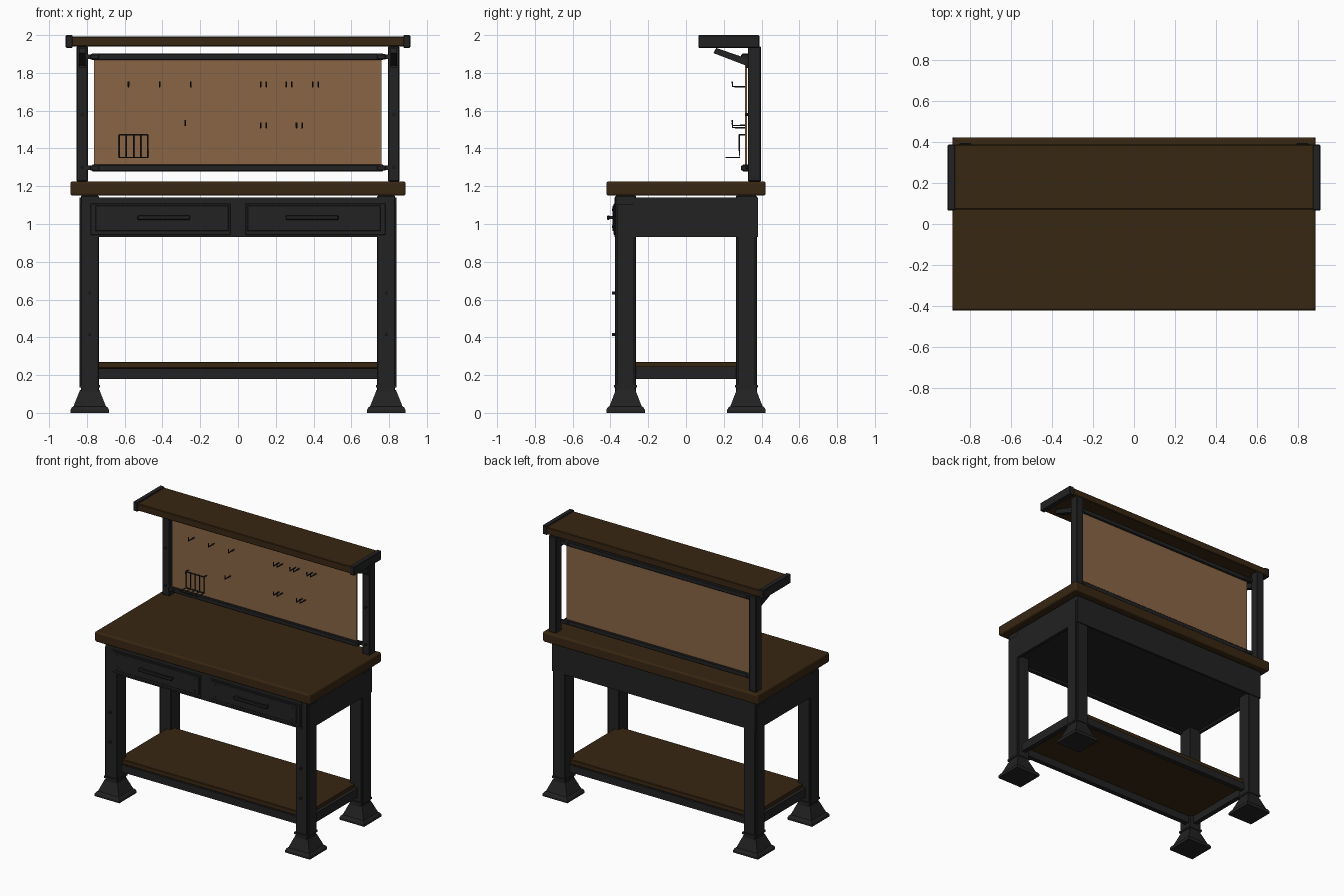
import bpy
import bmesh
import math
from mathutils import Vector

cube = bpy.data.objects.get("Cube")
if cube:
    bpy.data.objects.remove(cube)


def material(name, rgb, rough=0.6):
    m = bpy.data.materials.new(name)
    m.use_nodes = True
    m.diffuse_color = (*rgb, 1)
    node = m.node_tree.nodes["Principled BSDF"]
    node.inputs["Base Color"].default_value = (*rgb, 1)
    node.inputs["Roughness"].default_value = rough
    return m


METAL = material("dark grey metal", (0.016, 0.016, 0.017))
WOOD = material("dark brown wood", (0.04, 0.02, 0.006))
BOARD = material("light brown board", (0.25, 0.13, 0.06))


def finish(bm, name, mat, bevel=0.0, segments=1):
    bmesh.ops.recalc_face_normals(bm, faces=bm.faces)
    me = bpy.data.meshes.new(name)
    bm.to_mesh(me)
    bm.free()
    me.materials.append(mat)
    ob = bpy.data.objects.new(name, me)
    bpy.context.collection.objects.link(ob)
    if bevel:
        mod = ob.modifiers.new("Bevel", 'BEVEL')
        mod.width = bevel
        mod.segments = segments
    return ob


def box(name, x, y, z, mat=METAL, bevel=0.0, segments=1):
    """Box between the given (low, high) limits on each axis."""
    bm = bmesh.new()
    bmesh.ops.create_cube(bm, size=1)
    for v in bm.verts:
        v.co = Vector([(a + b) / 2 + c * (b - a) for (a, b), c in zip((x, y, z), v.co)])
    return finish(bm, name, mat, bevel, segments)


def mirrored(s, a, b):
    return tuple(sorted((s * a, s * b)))


def loft(name, cx, cy, rings):
    """Square sections of (half width, height) joined into one solid."""
    bm = bmesh.new()
    loops = [[bm.verts.new((cx + i * h, cy + j * h, z))
              for i, j in ((-1, -1), (1, -1), (1, 1), (-1, 1))] for h, z in rings]
    for lo, hi in zip(loops, loops[1:]):
        for k in range(4):
            bm.faces.new((lo[k], lo[(k + 1) % 4], hi[(k + 1) % 4], hi[k]))
    bm.faces.new(loops[0][::-1])
    bm.faces.new(loops[-1])
    return finish(bm, name, METAL)


def prism(name, x, outline):
    """A (y, z) outline extruded along x."""
    bm = bmesh.new()
    face = bm.faces.new([bm.verts.new((x[0], y, z)) for y, z in outline])
    out = bmesh.ops.extrude_face_region(bm, geom=[face])["geom"]
    bmesh.ops.translate(bm, vec=(x[1] - x[0], 0, 0),
                        verts=[v for v in out if isinstance(v, bmesh.types.BMVert)])
    return finish(bm, name, METAL)


def bolt(name, x, y, z, r=0.008, depth=0.02):
    bpy.ops.mesh.primitive_cylinder_add(vertices=12, radius=r, depth=depth,
                                        location=(x, y, z), rotation=(math.pi / 2, 0, 0))
    ob = bpy.context.object
    ob.name = name
    ob.data.materials.append(METAL)
    bpy.ops.object.shade_smooth_by_angle()


def wire(name, points, r=0.0045):
    cu = bpy.data.curves.new(name, 'CURVE')
    cu.dimensions = '3D'
    cu.bevel_depth = r
    cu.bevel_resolution = 1
    cu.use_fill_caps = True
    sp = cu.splines.new('POLY')
    sp.points.add(len(points) - 1)
    for p, co in zip(sp.points, points):
        p.co = (*co, 1)
    cu.materials.append(METAL)
    ob = bpy.data.objects.new(name, cu)
    bpy.context.collection.objects.link(ob)


# Tabletop and lower shelf
box("tabletop", (-0.888, 0.888), (-0.422, 0.422), (1.15, 1.225), WOOD, 0.012, 3)
box("lower_shelf", (-0.775, 0.775), (-0.31, 0.31), (0.235, 0.27), WOOD, 0.004)

for s, side in ((-1, "right"), (1, "left")):
    # Legs with flared feet and collars
    for t, end in ((-1, "front"), (1, "rear")):
        tag = f"{end}_{side}"
        cx, cy = s * 0.785, t * 0.32
        box("leg_" + tag, mirrored(s, 0.737, 0.832), mirrored(t, 0.265, 0.375),
            (0.1, 1.15), METAL, 0.004)
        box("leg_plate_" + tag, mirrored(s, 0.82, 0.84), mirrored(t, 0.275, 0.365), (0.145, 1.105))
        loft("foot_" + tag, cx, cy, ((0.102, 0), (0.102, 0.016), (0.094, 0.03),
                                     (0.086, 0.034), (0.056, 0.11), (0.052, 0.12)))
        box("collar_" + tag, mirrored(s, 0.73, 0.838), (cy - 0.061, cy + 0.061), (0.134, 0.148))
    for z in (0.415, 0.635):
        bolt("leg_bolt", s * 0.785, -0.382, z)

    # Lower frame and side apron
    box("lower_side_rail_" + side, mirrored(s, 0.765, 0.8), (-0.28, 0.28), (0.18, 0.246))
    box("side_apron_" + side, mirrored(s, 0.815, 0.838), (-0.275, 0.382), (0.93, 1.14))
    box("rear_apron_" + side, mirrored(s, 0.001, 0.838), (0.365, 0.382), (0.93, 1.14))

    # Drawer front: surround, inset face, handle and corner bolts
    box("drawer_frame_" + side, mirrored(s, 0.04, 0.78), (-0.383, -0.37), (0.942, 1.108),
        METAL, 0.003)
    box("drawer_face_" + side, mirrored(s, 0.05, 0.755), (-0.389, -0.38), (0.962, 1.098),
        METAL, 0.003)
    box("drawer_handle_" + side, mirrored(s, 0.253, 0.532), (-0.418, -0.404), (1.022, 1.046),
        METAL, 0.004)
    for x in (0.27, 0.515):
        box("handle_post_" + side, mirrored(s, x - 0.01, x + 0.01), (-0.408, -0.385), (1.026, 1.042))
    for x in (0.085, 0.72):
        for z in (0.985, 1.075):
            bolt("drawer_bolt", s * x, -0.387, z, 0.006, 0.012)

    # Upright, shelf bracket and shelf end cap
    box("upright_" + side, mirrored(s, 0.795, 0.855), (0.328, 0.396), (1.225, 1.94), METAL, 0.004)
    prism("shelf_bracket_" + side, mirrored(s, 0.807, 0.843),
          ((0.145, 1.905), (0.16, 1.932), (0.335, 1.872), (0.335, 1.832)))
    box("bracket_plate_" + side, mirrored(s, 0.807, 0.843), (0.318, 0.33), (1.825, 1.9))
    box("shelf_end_cap_" + side, mirrored(s, 0.875, 0.912), (0.066, 0.388), (1.933, 2.0),
        METAL, 0.004)
    for z in (1.3, 1.58):
        bolt("upright_bolt", s * 0.825, 0.324, z)

# Rails, front apron and drawer bay
for t, end in ((-1, "front"), (1, "rear")):
    box(f"lower_{end}_rail", (-0.75, 0.75), mirrored(t, 0.285, 0.32), (0.18, 0.235))
box("front_apron", (-0.795, 0.79), (-0.378, -0.35), (0.93, 1.14))
box("drawer_bay_floor", (-0.815, 0.815), (-0.36, 0.37), (0.945, 0.955))

# Upper shelf and backboard
box("upper_shelf", (-0.88, 0.88), (0.072, 0.388), (1.94, 1.992), WOOD, 0.004)
box("backboard", (-0.763, 0.76), (0.312, 0.324), (1.29, 1.89), BOARD)
for z, name in ((1.297, "lower"), (1.885, "upper")):
    box(f"board_{name}_rail", (-0.775, 0.77), (0.297, 0.336), (z - 0.018, z + 0.018), METAL, 0.005)
    for s in (-1, 1):
        box(f"board_{name}_rail_end", mirrored(s, 0.735, 0.783), (0.292, 0.34),
            (z - 0.014, z + 0.014), METAL, 0.004)
        box(f"board_{name}_tab", mirrored(s, 0.77, 0.8), (0.328, 0.345), (z - 0.012, z + 0.012))

# Hooks on the backboard
upper = (-0.58, -0.415, -0.25, 0.12, 0.15, 0.255, 0.285, 0.395, 0.425)
lower = (0.12, 0.15, 0.31, 0.34)
for z, row in ((1.727, upper), (1.51, lower), (1.522, (-0.28,))):
    for x in row:
        wire("hook", ((x, 0.315, z), (x, 0.247, z), (x, 0.245, z + 0.028)))

# Wire rack
x0, x1, back, front, low, high = -0.628, -0.478, 0.282, 0.212, 1.352, 1.472
for i in range(5):
    x = x0 + (x1 - x0) * i / 4
    wire("rack_bar", ((x, back, high), (x, back, low), (x, front, low)), 0.004)
for y, z in ((back, high), (back, low), (front, low)):
    wire("rack_cross_wire", ((x0, y, z), (x1, y, z)), 0.004)
for x in (x0, x1):
    wire("rack_mount", ((x, back, high), (x, 0.315, high)), 0.004)
